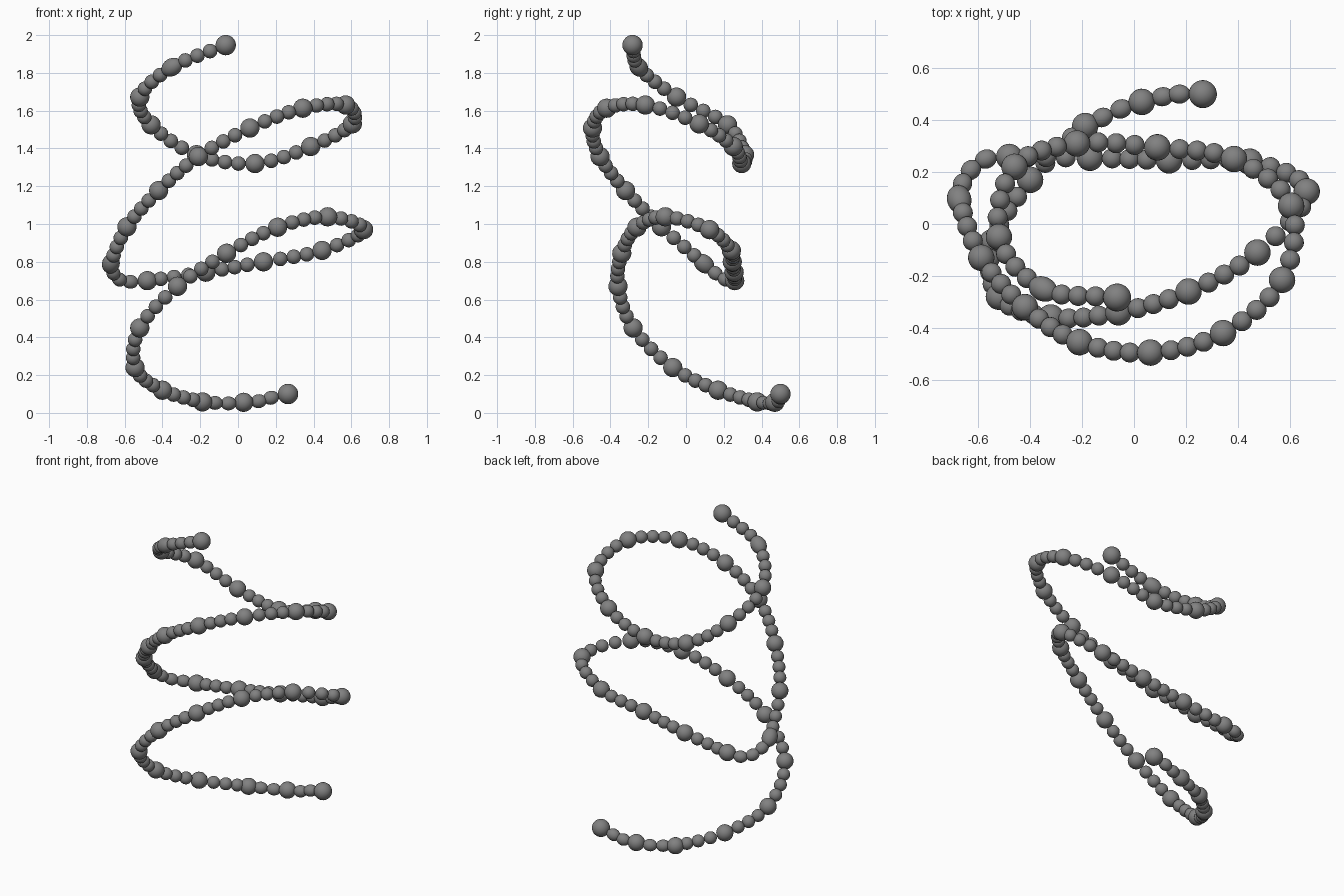
import bpy
from mathutils import Vector

if "Cube" in bpy.data.objects:
    bpy.data.objects.remove(bpy.data.objects["Cube"])

# Path of the strand, from the bottom end to the top end
path = [Vector(p) for p in (
    (.265, .50, .10), (.175, .50, .08), (.11, .49, .062), (.03, .47, .056),
    (-.05, .443, .05), (-.122, .41, .053), (-.188, .377, .058),
    (-.40, .17, .12), (-.545, -.07, .24), (-.52, -.28, .45), (-.32, -.36, .67),
    (-.06, -.34, .845), (.21, -.26, .983), (.475, -.11, 1.038), (.665, .125, .97),
    (.445, .24, .86), (.135, .245, .80), (-.17, .255, .745), (-.48, .258, .70),
    (-.57, .25, .694), (-.628, .208, .706), (-.66, .155, .74),
    (-.673, .095, .79), (-.588, -.13, .985),
    (-.42, -.32, 1.177), (-.21, -.455, 1.357), (.063, -.495, 1.508), (.343, -.42, 1.613),
    (.57, -.215, 1.63), (.605, .07, 1.53), (.385, .25, 1.41), (.09, .295, 1.32),
    (-.22, .31, 1.367), (-.46, .22, 1.525), (-.52, -.05, 1.672), (-.35, -.25, 1.83),
    (-.065, -.283, 1.947))]
small_points = {1, 2, 4, 5, 19, 20, 21}   # path points that carry a small bead
long_beads = {22, 35}                     # large beads stretched along the strand
LARGE, SMALL = .051, .0385

# Dark grey bead colour
dark = bpy.data.materials.new("dark_grey")
dark.diffuse_color = (.22, .22, .22, 1)
dark.use_nodes = True
dark.node_tree.nodes["Principled BSDF"].inputs["Base Color"].default_value = dark.diffuse_color

# One shared smooth sphere
bpy.ops.mesh.primitive_uv_sphere_add(segments=24, ring_count=14, radius=1)
proto = bpy.context.object
bpy.ops.object.shade_smooth()
mesh = proto.data
mesh.name = "bead"
mesh.materials.append(dark)
bpy.data.objects.remove(proto)


def bead(name, pos, tangent, r, stretch=1.0):
    ob = bpy.data.objects.new(name, mesh)
    ob.location = pos
    ob.rotation_mode = 'QUATERNION'
    ob.rotation_quaternion = tangent.to_track_quat('Z', 'Y')
    w = r / stretch ** .5
    ob.scale = (w, w, r * stretch)
    bpy.context.collection.objects.link(ob)


def spline(i, t):
    """Catmull-Rom point on the segment after path point i."""
    b, c = path[i], path[i + 1]
    a = path[i - 1] if i > 0 else 2 * b - c
    d = path[i + 2] if i + 2 < len(path) else 2 * c - b
    return .5 * (2 * b + (c - a) * t + (2 * a - 5 * b + 4 * c - d) * t * t
                 + (3 * b - 3 * c + d - a) * t ** 3)


last = len(path) - 1
for i, p in enumerate(path):
    tangent = path[min(i + 1, last)] - path[max(i - 1, 0)]
    if i in small_points:
        bead("small_bead", p, tangent, SMALL, 1.1)
    elif i in (0, last):
        bead("end_bead", p, tangent, .054)
    else:
        bead("large_bead", p, tangent, LARGE, 1.18 if i in long_beads else 1)
    # three small beads between neighbouring large ones
    if i < last and not {i, i + 1} & small_points:
        for t in (.28, .5, .72):
            bead("small_bead", spline(i, t), spline(i, t + .02) - spline(i, t - .02), SMALL)
